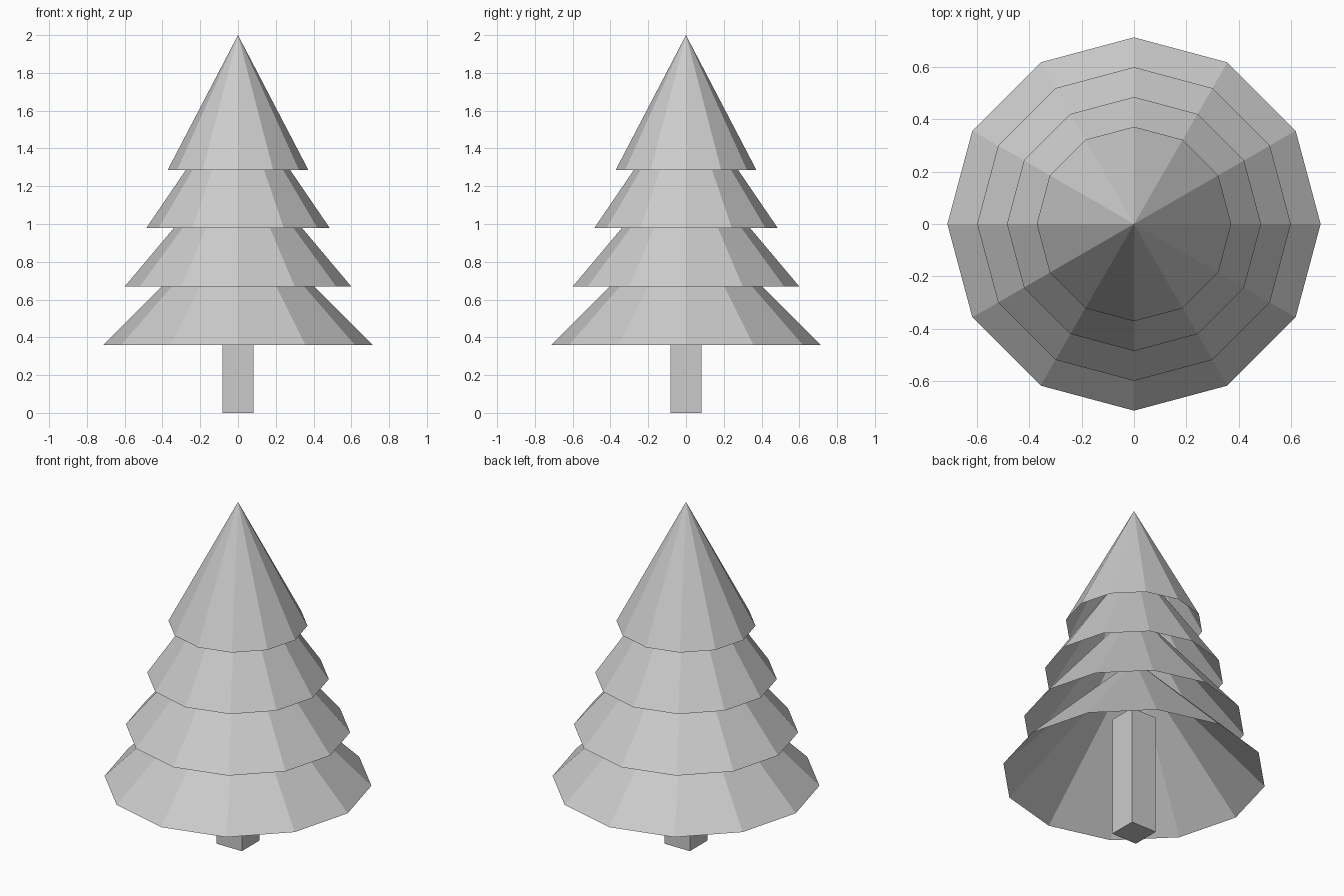
import bpy

# Remove the default cube
cube = bpy.data.objects.get("Cube")
if cube:
    bpy.data.objects.remove(cube, do_unlink=True)


def make_material(name, colour):
    mat = bpy.data.materials.new(name)
    mat.use_nodes = True
    mat.diffuse_color = colour
    mat.node_tree.nodes["Principled BSDF"].inputs["Base Color"].default_value = colour
    return mat


grey = make_material("light grey", (0.6, 0.6, 0.6, 1))


def finish(name):
    obj = bpy.context.object
    obj.name = obj.data.name = name
    obj.data.materials.append(grey)


# Trunk: square post reaching up inside the lowest tier
trunk_width, trunk_height = 0.166, 0.71
bpy.ops.mesh.primitive_cube_add(size=1, location=(0, 0, trunk_height / 2))
bpy.context.object.scale = (trunk_width, trunk_width, trunk_height)
bpy.ops.object.transform_apply(location=False, rotation=False, scale=True)
finish("trunk")

# Foliage: overlapping hollow twelve-sided cones, open underneath
cone_height, step = 0.713, 0.309
for i, radius in enumerate((0.714, 0.6, 0.486, 0.372)):
    base = 0.36 + i * step
    bpy.ops.mesh.primitive_cone_add(
        vertices=12, radius1=radius, radius2=0, depth=cone_height,
        end_fill_type='NOTHING', location=(0, 0, base + cone_height / 2))
    finish(f"foliage_tier_{i + 1}")
